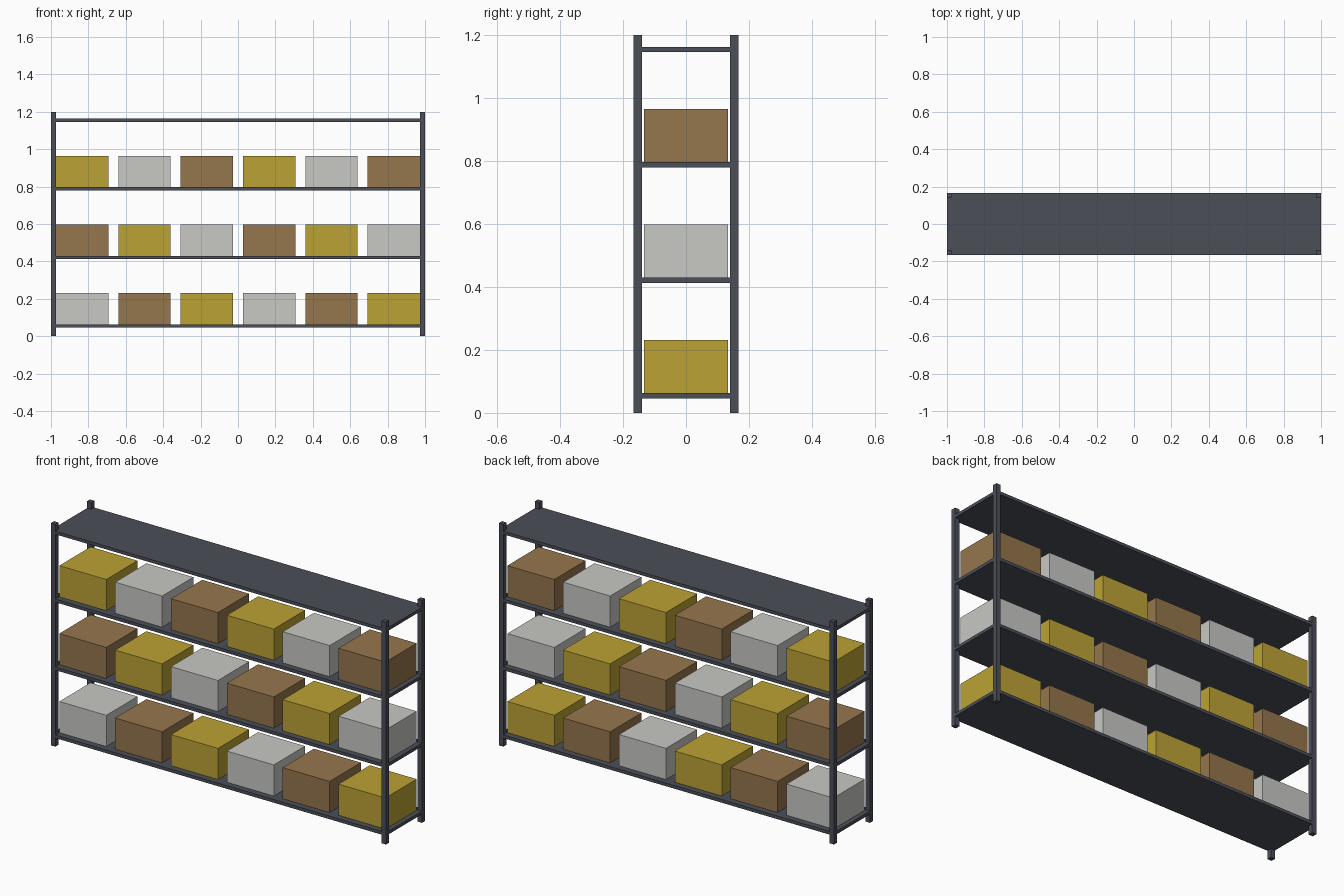
import bpy
import bmesh
from mathutils import Matrix, Vector

cube = bpy.data.objects.get("Cube")
if cube:
    bpy.data.objects.remove(cube, do_unlink=True)


def make_material(name, rgb):
    mat = bpy.data.materials.new(name)
    mat.use_nodes = True
    color = (*rgb, 1)
    mat.diffuse_color = color
    mat.node_tree.nodes["Principled BSDF"].inputs["Base Color"].default_value = color
    return mat


def add_box(name, center, size, mat):
    bm = bmesh.new()
    matrix = Matrix.Translation(center) @ Matrix.Diagonal((*size, 1))
    bmesh.ops.create_cube(bm, size=1, matrix=matrix)
    mesh = bpy.data.meshes.new(name)
    bm.to_mesh(mesh)
    bm.free()
    mesh.materials.append(mat)
    obj = bpy.data.objects.new(name, mesh)
    bpy.context.collection.objects.link(obj)
    return obj


steel = make_material("dark steel", (0.07, 0.078, 0.097))
light_grey = make_material("light grey", (0.58, 0.585, 0.555))
brown = make_material("cardboard brown", (0.3, 0.18, 0.073))
yellow = make_material("mustard yellow", (0.5, 0.365, 0.035))
carton_colors = [light_grey, brown, yellow]

LENGTH, DEPTH, HEIGHT = 2.0, 0.333, 1.2
POST = 0.026
SHELF = 0.017
FIRST_SHELF, SHELF_STEP = 0.055, 0.3665
CARTON = Vector((0.28, 0.266, 0.168))
COLUMNS = 6

# Corner posts
for side, sx in (("left", 1), ("right", -1)):
    for end, sy in (("front", -1), ("back", 1)):
        center = (sx * (LENGTH - POST) / 2, sy * (DEPTH - POST) / 2, HEIGHT / 2)
        add_box(f"{end}_{side}_post", center, (POST, POST, HEIGHT), steel)

# Shelves, the lower three loaded with cartons in rotating colours
for row in range(4):
    z = FIRST_SHELF + row * SHELF_STEP
    add_box(f"shelf_{row + 1}", (0, 0, z), (LENGTH, DEPTH, SHELF), steel)
    if row == 3:
        continue
    for col in range(COLUMNS):
        x = (col + 0.5) * LENGTH / COLUMNS - LENGTH / 2
        center = (x, 0, z + SHELF / 2 + CARTON.z / 2)
        add_box(f"carton_{row + 1}_{col + 1}", center, CARTON, carton_colors[(row + col) % 3])
